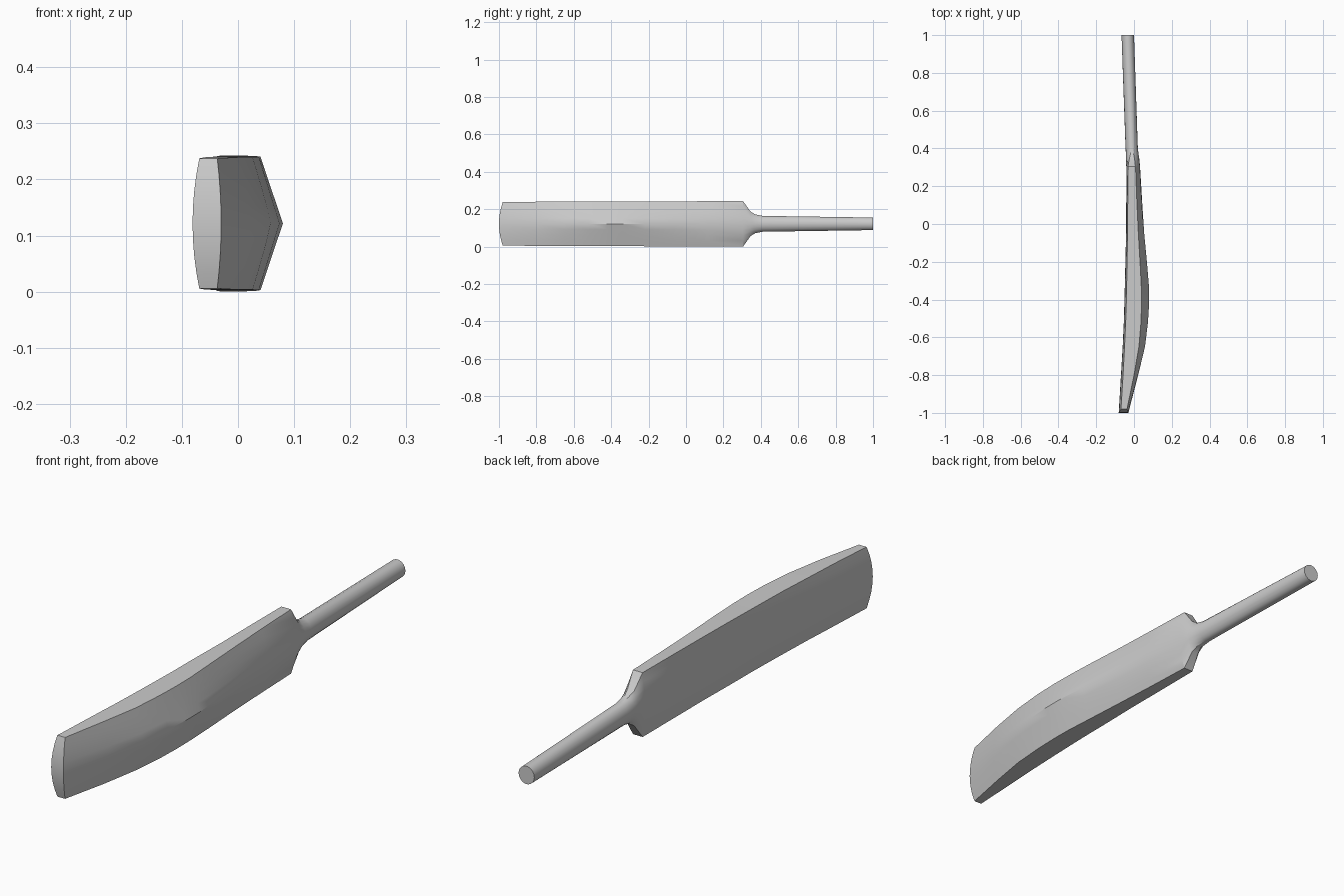
import bpy, bmesh
from math import sin, cos, radians

if "Cube" in bpy.data.objects:
    bpy.data.objects.remove(bpy.data.objects["Cube"])

CZ = 0.1215   # height of the centre line
N = 9         # points across each side of the bat

# y, face centre x, face edge x, back edge x, spine x, half width, spine power, roundness
SECTIONS = [
    (-0.98, -0.081, -0.069, -0.037, -0.030, 0.116, 2.0, 0),
    (-0.80, -0.069, -0.058, 0.000, 0.022, 0.118, 1.6, 0),
    (-0.65, -0.060, -0.050, 0.026, 0.058, 0.118, 1.15, 0),
    (-0.52, -0.054, -0.044, 0.037, 0.074, 0.119, 1.0, 0),
    (-0.42, -0.051, -0.041, 0.040, 0.080, 0.119, 1.0, 0),
    (-0.34, -0.049, -0.039, 0.039, 0.080, 0.119, 1.0, 0),
    (-0.22, -0.046, -0.037, 0.033, 0.070, 0.120, 1.1, 0),
    (-0.05, -0.042, -0.034, 0.023, 0.054, 0.120, 1.3, 0),
    (0.12, -0.041, -0.033, 0.015, 0.043, 0.121, 1.6, 0),
    (0.305, -0.041, -0.032, 0.008, 0.032, 0.1215, 1.9, 0),
    (0.345, -0.042, -0.031, 0.005, 0.028, 0.066, 2.0, 0.35),
    (0.37, -0.043, -0.031, 0.004, 0.024, 0.051, 2.0, 0.8),
    (0.41, -0.045, -0.031, 0.004, 0.020, 0.043, 2.0, 1),
    (1.00, -0.066, -0.04, 0.000, 0.000, 0.034, 2.0, 1),
]


def ring(bm, sec, toe):
    """One cross-section, blending the blade profile into the round handle."""
    y, fc, fe, be, sp, half, power, t = sec
    verts = []
    for j in range(2 * N):
        face = j < N
        k = j if face else 2 * N - 1 - j
        u = k / (N - 1) * 2 - 1
        a = radians((k - 4) * 20)
        if face:
            bx = fe + (fc - fe) * (1 - u * u)
        else:
            bx = be + (sp - be) * (1 - abs(u) ** power)
        cx = (fc + sp) / 2 + (sp - fc) / 2 * cos(a) * (-1 if face else 1)
        x = bx * (1 - t) + cx * t
        z = u * (1 - t) + sin(a) * t
        yy = y - 0.02 * (1 - u * u) if toe else y
        verts.append(bm.verts.new((x, yy, CZ + half * z)))
    return verts


# Blade, shoulders and handle lofted as one skin
bm = bmesh.new()
rings = [ring(bm, s, i == 0) for i, s in enumerate(SECTIONS)]
for a, b in zip(rings, rings[1:]):
    for j in range(2 * N):
        n = (j + 1) % (2 * N)
        bm.faces.new((a[j], a[n], b[n], b[j]))

# Curved toe in strips, flat handle end
for j in range(N - 1):
    r = rings[0]
    bm.faces.new((r[j], r[j + 1], r[2 * N - 2 - j], r[2 * N - 1 - j]))
bm.faces.new(rings[-1])
bmesh.ops.recalc_face_normals(bm, faces=bm.faces)

mesh = bpy.data.meshes.new("bat_blade_and_handle")
bm.to_mesh(mesh)
bm.free()
bat = bpy.data.objects.new("bat_blade_and_handle", mesh)
bpy.context.collection.objects.link(bat)
bpy.context.view_layer.objects.active = bat
bat.select_set(True)
bpy.ops.object.shade_smooth_by_angle(angle=radians(30))
